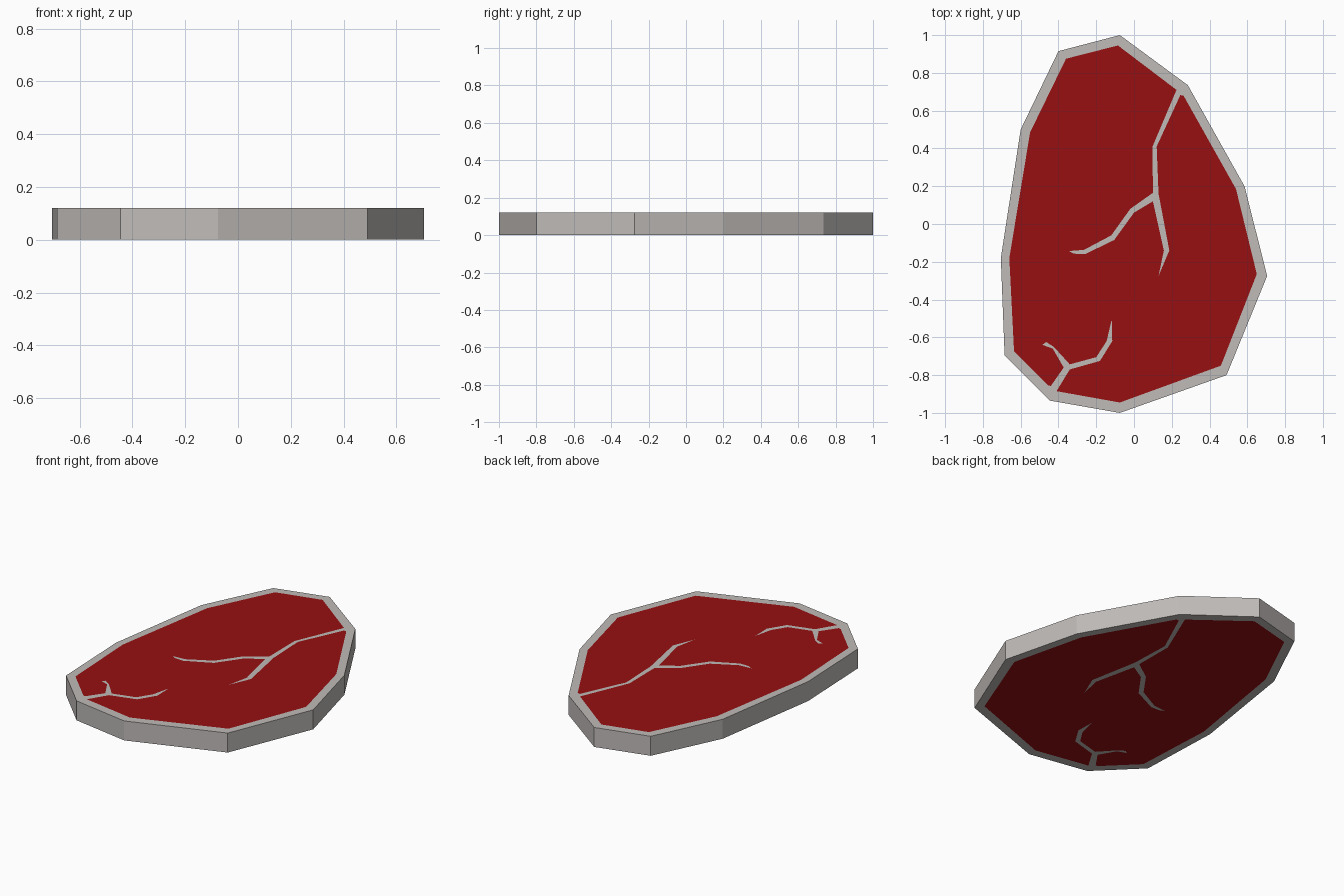
import bpy
import bmesh

if "Cube" in bpy.data.objects:
    bpy.data.objects.remove(bpy.data.objects["Cube"])

THICKNESS = 0.12

# outer outline of the fat rim, clockwise from the top
RIM = [(-.075, 1), (.285, .735), (.585, .20), (.705, -.275), (.49, -.80),
       (-.075, -1), (-.445, -.935), (-.685, -.695), (-.705, -.18),
       (-.60, .50), (-.40, .915)]

# fat veins, each a branching notch running in from the rim and back out
LONG_VEIN = [(.225, .71), (.098, .41), (.10, .165), (-.02, .08), (-.12, -.06),
             (-.265, -.137), (-.345, -.143), (-.32, -.157), (-.26, -.16),
             (-.105, -.085), (0, .06), (.10, .12), (.158, -.14), (.13, -.275),
             (.187, -.14), (.13, .16), (.12, .41), (.245, .682), (.262, .68)]
SHORT_VEIN = [(-.41, -.885), (-.34, -.77), (-.18, -.725), (-.115, -.62),
              (-.118, -.505), (-.145, -.62), (-.20, -.705), (-.34, -.743),
              (-.425, -.65), (-.465, -.625), (-.485, -.64), (-.43, -.66),
              (-.372, -.76), (-.44, -.857), (-.455, -.855)]

# outline of the red meat, notched by the veins
MEAT = ([(-.085, .945)] + LONG_VEIN
        + [(.54, .185), (.65, -.265), (.46, -.75), (-.075, -.945)] + SHORT_VEIN
        + [(-.635, -.675), (-.66, -.18), (-.55, .485), (-.36, .875)])


def material(name, rgb):
    m = bpy.data.materials.new(name)
    m.diffuse_color = (*rgb, 1)
    m.use_nodes = True
    m.node_tree.nodes["Principled BSDF"].inputs["Base Color"].default_value = m.diffuse_color
    return m


def edge_loop(bm, points):
    verts = [bm.verts.new((x, y, 0)) for x, y in points]
    return [bm.edges.new((v, verts[(i + 1) % len(verts)]))
            for i, v in enumerate(verts)]


bm = bmesh.new()
rim_edges = edge_loop(bm, RIM)
meat_edges = edge_loop(bm, MEAT)

# fat: the band between the two outlines, including the veins
bmesh.ops.triangle_fill(bm, edges=rim_edges + meat_edges, use_beauty=True,
                        normal=(0, 0, 1))
fat_faces = set(bm.faces)

# meat: the area inside the inner outline
bmesh.ops.triangle_fill(bm, edges=meat_edges, use_beauty=True,
                        normal=(0, 0, 1))
for f in bm.faces:
    f.material_index = 0 if f in fat_faces else 1

# thickness: the slice is pulled up, leaving the same pattern underneath
res = bmesh.ops.extrude_face_region(bm, geom=list(bm.faces),
                                    use_keep_orig=True)
top = [g for g in res["geom"] if isinstance(g, bmesh.types.BMVert)]
bmesh.ops.translate(bm, verts=top, vec=(0, 0, THICKNESS))
bm.normal_update()
for f in bm.faces:
    if abs(f.normal.z) < 0.5:
        f.material_index = 0
bmesh.ops.recalc_face_normals(bm, faces=list(bm.faces))

mesh = bpy.data.meshes.new("steak")
bm.to_mesh(mesh)
bm.free()
mesh.materials.append(material("fat", (.52, .495, .48)))
mesh.materials.append(material("red meat", (.31, .005, .006)))
steak = bpy.data.objects.new("steak", mesh)
bpy.context.collection.objects.link(steak)
